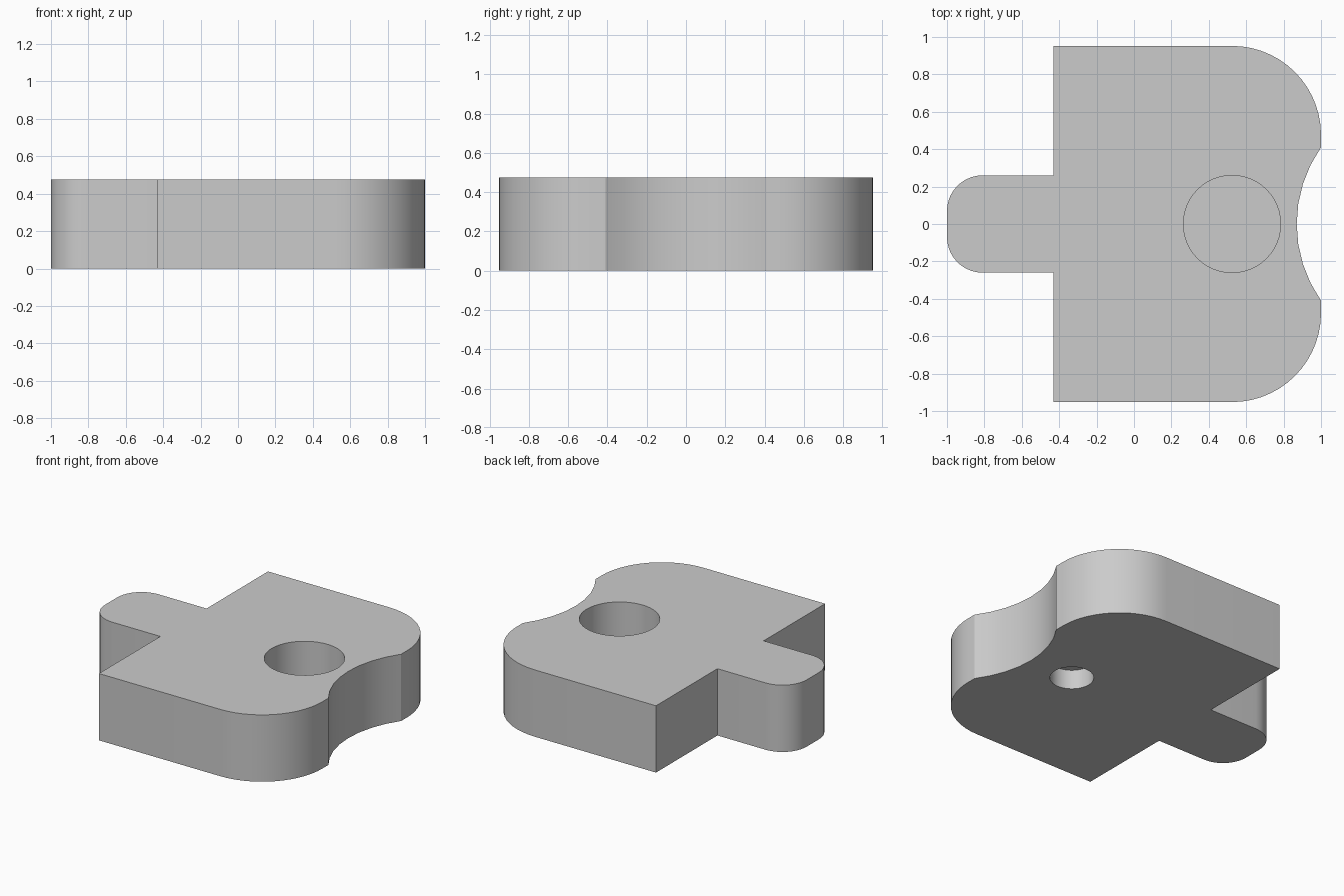
import bpy, bmesh
from math import radians, sin, cos, asin

if "Cube" in bpy.data.objects:
    bpy.data.objects.remove(bpy.data.objects["Cube"], do_unlink=True)

HEIGHT = 0.476
HOLE_X = 0.524


def make_material(name, colour):
    mat = bpy.data.materials.new(name)
    mat.use_nodes = True
    mat.diffuse_color = colour
    mat.node_tree.nodes["Principled BSDF"].inputs["Base Color"].default_value = colour
    return mat


def arc(cx, cy, r, start, end, steps):
    """Points on an arc, angles in degrees."""
    angles = [radians(start + (end - start) * i / steps) for i in range(steps + 1)]
    return [(cx + r * cos(a), cy + r * sin(a)) for a in angles]


def prism(name, outline, z0, z1):
    """Extrude a closed outline between two heights."""
    bm = bmesh.new()
    base = bm.faces.new([bm.verts.new((x, y, z0)) for x, y in outline])
    top = bmesh.ops.extrude_face_region(bm, geom=[base])["geom"]
    verts = [v for v in top if isinstance(v, bmesh.types.BMVert)]
    bmesh.ops.translate(bm, verts=verts, vec=(0, 0, z1 - z0))
    bmesh.ops.recalc_face_normals(bm, faces=bm.faces)
    mesh = bpy.data.meshes.new(name)
    bm.to_mesh(mesh)
    bm.free()
    obj = bpy.data.objects.new(name, mesh)
    bpy.context.collection.objects.link(obj)
    return obj


# Half outline: concave end, rounded shoulder, square step, rounded tab
notch_r, notch_x = 0.71, 0.87
sweep = 180 - asin(0.41 / notch_r) * 57.2958
half = arc(notch_x + notch_r, 0, notch_r, 180, sweep, 4)
half[-1] = (1, 0.41)
half += arc(HOLE_X, 0.476, 0.476, 0, 90, 14)
half += [(-0.43, 0.952), (-0.43, 0.26)]
half += arc(-0.81, 0.07, 0.19, 90, 180, 10)
outline = half + [(x, -y) for x, y in reversed(half[1:])]
block = prism("block", outline, 0, HEIGHT)

# Blind round recesses: wide from above, narrow from below
cutters = [
    prism("top_recess_cutter", arc(HOLE_X, 0, 0.26, 0, 360, 48)[:-1], HEIGHT - 0.286, HEIGHT + 0.1),
    prism("bottom_recess_cutter", arc(HOLE_X, 0, 0.142, 0, 360, 36)[:-1], -0.1, 0.138),
]
bpy.ops.object.select_all(action="DESELECT")
block.select_set(True)
bpy.context.view_layer.objects.active = block
for cutter in cutters:
    cutter.hide_render = True
    mod = block.modifiers.new(cutter.name, "BOOLEAN")
    mod.operation, mod.solver, mod.object = "DIFFERENCE", "EXACT", cutter
    bpy.ops.object.modifier_apply(modifier=mod.name)
    bpy.data.objects.remove(cutter, do_unlink=True)

block.data.materials.clear()
block.data.materials.append(make_material("plain grey", (0.6, 0.6, 0.6, 1)))
bpy.ops.object.shade_smooth_by_angle(angle=radians(30))
